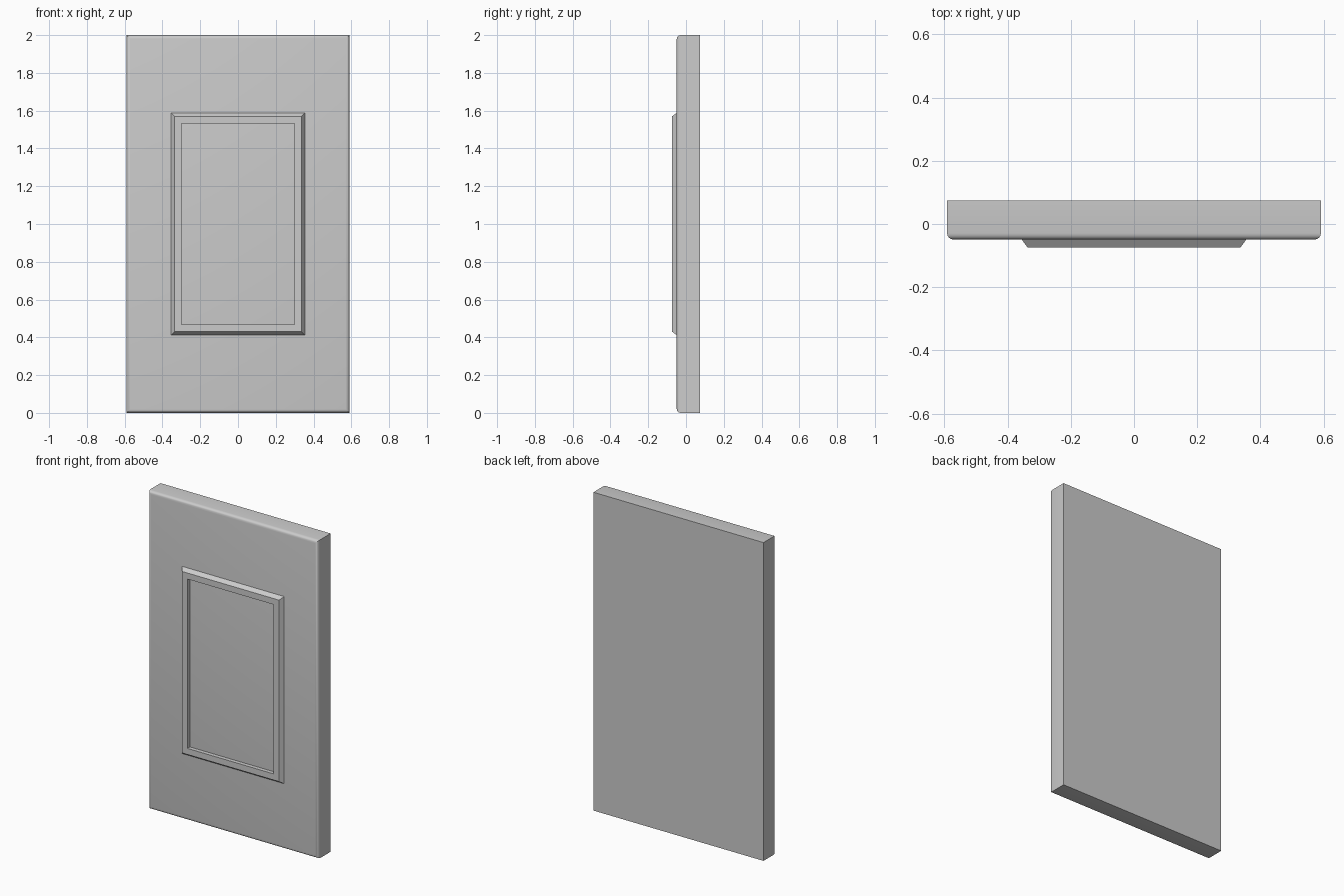
import bpy, bmesh

if "Cube" in bpy.data.objects:
    bpy.data.objects.remove(bpy.data.objects["Cube"])

W, H = 0.591, 1.0            # half width and half height of the door
BACK, FACE, RAISED = 0.075, -0.049, -0.074


def make_object(name, bm):
    bmesh.ops.recalc_face_normals(bm, faces=bm.faces)
    mesh = bpy.data.meshes.new(name)
    bm.to_mesh(mesh)
    bm.free()
    obj = bpy.data.objects.new(name, mesh)
    bpy.context.collection.objects.link(obj)
    bpy.ops.object.select_all(action='DESELECT')
    bpy.context.view_layer.objects.active = obj
    obj.select_set(True)
    bpy.ops.object.shade_smooth_by_angle()
    return obj


def rect_loop(bm, hx, hz, y):
    return [bm.verts.new((sx * hx, y, 1.0 + sz * hz))
            for sx, sz in ((-1, -1), (1, -1), (1, 1), (-1, 1))]


def bridge(bm, a, b):
    for i in range(4):
        j = (i + 1) % 4
        bm.faces.new((a[i], a[j], b[j], b[i]))


# Door slab with rounded front edges
bm = bmesh.new()
back = rect_loop(bm, W, H, BACK)
front = rect_loop(bm, W, H, FACE)
bridge(bm, back, front)
bm.faces.new(back)
front_face = bm.faces.new(front)
bmesh.ops.bevel(bm, geom=list(front_face.edges), offset=0.02, segments=4,
                profile=0.5, affect='EDGES')
make_object("door_panel", bm)

# Raised moulding: chamfered outside, straight inside, mitred corners
bm = bmesh.new()
profile = [(0.355, 0.588, FACE + 0.004), (0.355, 0.588, FACE),
           (0.337, 0.570, RAISED), (0.300, 0.532, RAISED),
           (0.300, 0.532, FACE + 0.004)]
loops = [rect_loop(bm, *p) for p in profile]
for a, b in zip(loops, loops[1:] + loops[:1]):
    bridge(bm, a, b)
make_object("moulding_frame", bm)
